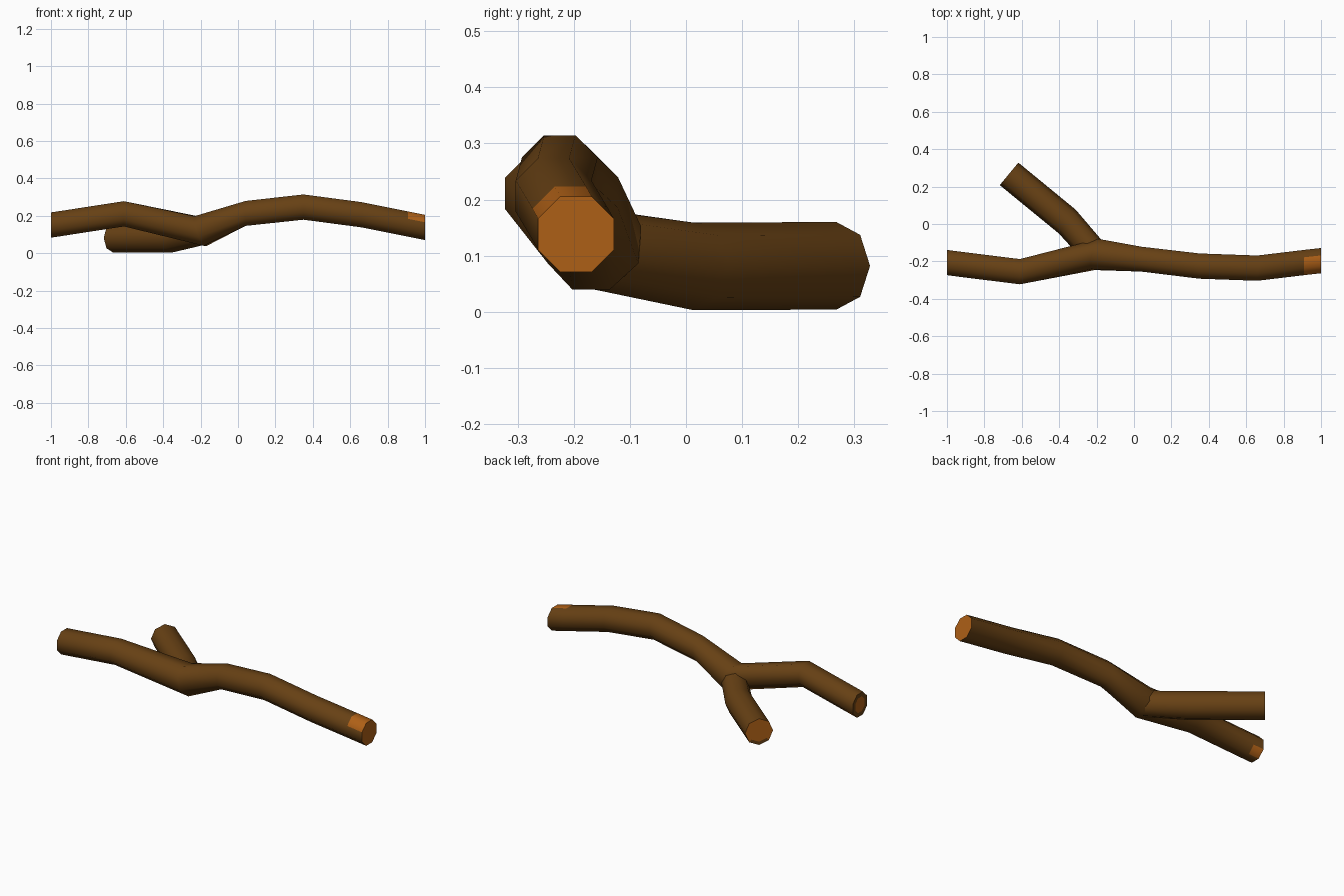
import bpy, bmesh, math
from mathutils import Vector

if "Cube" in bpy.data.objects:
    bpy.data.objects.remove(bpy.data.objects["Cube"])

SIDES = 8


def material(name, rgb):
    m = bpy.data.materials.new(name)
    m.diffuse_color = (*rgb, 1)
    m.use_nodes = True
    m.node_tree.nodes["Principled BSDF"].inputs["Base Color"].default_value = m.diffuse_color
    return m


bark = material("brown bark", (0.135, 0.052, 0.007))
wood = material("orange cut wood", (0.42, 0.115, 0.008))


def ring(bm, centre, normal, radius, phase):
    n = Vector(normal).normalized()
    side = Vector((0, 0, 1)).cross(n).normalized()
    up = n.cross(side)
    vs = []
    for i in range(SIDES):
        a = 2 * math.pi * (i + phase) / SIDES
        vs.append(bm.verts.new(Vector(centre) + radius * (side * math.cos(a) + up * math.sin(a))))
    return vs


def bridge(bm, a, b):
    return [bm.faces.new((a[i], a[(i + 1) % SIDES], b[(i + 1) % SIDES], b[i])) for i in range(SIDES)]


def cap(bm, vs, inset, rim_rule):
    """Orange cut end, with a bark rim where the rule says so."""
    c = sum((v.co for v in vs), Vector()) / SIDES
    inner = [bm.verts.new(c.lerp(v.co, inset)) for v in vs]
    for f in bridge(bm, vs, inner):
        f.material_index = 0 if rim_rule(f.calc_center_median() - c) else 1
    bm.faces.new(inner).material_index = 1


def tube(name, stations, phase, paint, ends):
    bm = bmesh.new()
    rings = [ring(bm, *s, phase) for s in stations]
    for a, b in zip(rings, rings[1:]):
        axis = (sum((v.co for v in a), Vector()) + sum((v.co for v in b), Vector())) / (2 * SIDES)
        for f in bridge(bm, a, b):
            p = f.calc_center_median()
            f.material_index = 1 if paint(p, p - axis) else 0
    for index, inset, rule in ends:
        cap(bm, rings[index], inset, rule)
    bmesh.ops.recalc_face_normals(bm, faces=bm.faces)
    me = bpy.data.meshes.new(name)
    bm.to_mesh(me)
    bm.free()
    me.materials.append(bark)
    me.materials.append(wood)
    ob = bpy.data.objects.new(name, me)
    bpy.context.collection.objects.link(ob)
    bpy.ops.object.select_all(action='DESELECT')
    bpy.context.view_layer.objects.active = ob
    ob.select_set(True)
    bpy.ops.object.shade_smooth_by_angle(angle=math.radians(55))
    return ob


# Long main branch: extra rings near both ends bound the bare wood patches
X = (1, 0, 0)
main = [
    ((-1.00, -0.206, 0.151), X, 0.073),
    ((-0.94, -0.214, 0.160), X, 0.073),
    ((-0.61, -0.255, 0.211), X, 0.073),
    ((-0.20, -0.163, 0.119), (1, -0.25, 0.33), 0.090),
    ((0.04, -0.188, 0.213), X, 0.072),
    ((0.35, -0.225, 0.247), X, 0.073),
    ((0.66, -0.236, 0.206), X, 0.073),
    ((0.91, -0.206, 0.156), X, 0.073),
    ((1.00, -0.196, 0.138), X, 0.073),
]


def main_paint(p, d):
    if p.x > 0.92:
        return d.z > 0.03 and d.y < 0.02      # top and upper front
    return p.x < -0.95 and d.z < -0.03 and d.y > 0.02   # lower back


tube("main_branch", main, 0.5, main_paint,
     [(0, 0.65, lambda d: True), (-1, 0.8, lambda d: False)])

# Short side branch that rests on the ground
side = [
    ((-0.20, -0.165, 0.112), (-0.66, 0.75, 0), 0.072),
    ((-0.357, 0.013, 0.081), (-0.82, 0.57, 0), 0.078),
    ((-0.668, 0.268, 0.082), (-0.77, 0.64, 0), 0.078),
]
tube("side_branch", side, 0.0, lambda p, d: False,
     [(-1, 0.75, lambda d: d.z < -0.03)])
